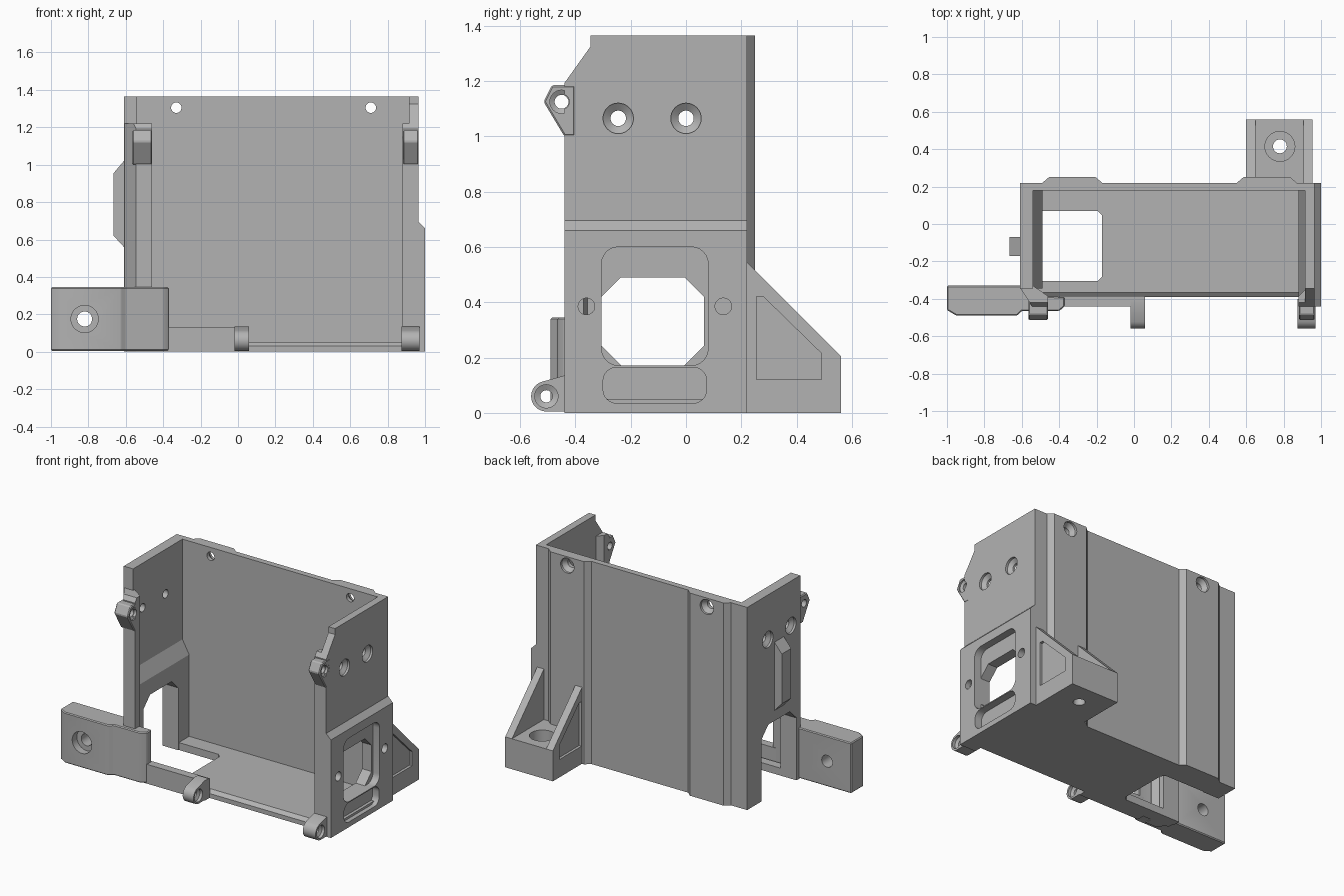
import bpy, bmesh
from math import sin, cos, pi, radians
from mathutils import Vector

cube = bpy.data.objects.get("Cube")
if cube:
    bpy.data.objects.remove(cube)

grey = bpy.data.materials.new("matte grey")
grey.use_nodes = True
COLOUR = (0.45, 0.45, 0.45, 1)
grey.diffuse_color = COLOUR
grey.node_tree.nodes["Principled BSDF"].inputs["Base Color"].default_value = COLOUR


def place(axis, p, t):
    """2D point p in the plane across the axis, at position t along it."""
    u, v = p
    return Vector({"x": (t, u, v), "y": (u, t, v), "z": (u, v, t)}[axis])


def loft(name, axis, rings, bevel=0):
    bm = bmesh.new()
    loops = [[bm.verts.new(place(axis, p, t)) for p in pts] for t, pts in rings]
    n = len(loops[0])
    bm.faces.new(loops[0])
    bm.faces.new(loops[-1])
    for lo, hi in zip(loops, loops[1:]):
        for i in range(n):
            j = (i + 1) % n
            bm.faces.new((lo[i], lo[j], hi[j], hi[i]))
    bmesh.ops.recalc_face_normals(bm, faces=bm.faces)
    if bevel:
        sharp = [e for e in bm.edges if e.calc_face_angle(0) > radians(30)]
        bmesh.ops.bevel(bm, geom=sharp, offset=bevel, segments=1, affect="EDGES")
    me = bpy.data.meshes.new(name)
    bm.to_mesh(me)
    bm.free()
    me.materials.append(grey)
    ob = bpy.data.objects.new(name, me)
    bpy.context.collection.objects.link(ob)
    return ob


def prism(name, axis, pts, a, b, bevel=0):
    return loft(name, axis, [(a, pts), (b, pts)], bevel)


def rect(u0, u1, v0, v1, c=0):
    """Rectangle, with corners cut by c."""
    if not c:
        return [(u0, v0), (u1, v0), (u1, v1), (u0, v1)]
    return [(u0 + c, v0), (u1 - c, v0), (u1, v0 + c), (u1, v1 - c),
            (u1 - c, v1), (u0 + c, v1), (u0, v1 - c), (u0, v0 + c)]


def rounded(u0, u1, v0, v1, r):
    corners = [(u1 - r, v1 - r), (u0 + r, v1 - r), (u0 + r, v0 + r), (u1 - r, v0 + r)]
    return [(cu + r * cos(a), cv + r * sin(a))
            for k, (cu, cv) in enumerate(corners)
            for a in [(k + s / 6) * pi / 2 for s in range(7)]]


def circle(c, r, n=32):
    return [(c[0] + r * cos(2 * pi * i / n), c[1] + r * sin(2 * pi * i / n)) for i in range(n)]


def hole(axis, c, steps):
    """Round cutter from (position, radius) steps."""
    return loft("cutter", axis, [(t, circle(c, r)) for t, r in steps])


def cut(ob, cutters):
    for c in cutters:
        c.hide_render = True
        m = ob.modifiers.new("cut", "BOOLEAN")
        m.operation, m.solver, m.object = "DIFFERENCE", "EXACT", c
    bpy.context.view_layer.update()
    deps = bpy.context.evaluated_depsgraph_get()
    me = bpy.data.meshes.new_from_object(ob.evaluated_get(deps))
    ob.modifiers.clear()
    ob.data = me
    for c in cutters:
        bpy.data.objects.remove(c)


def front_notch():
    return prism("cutter", "x", [(-0.6, 1.5), (-0.345, 1.5), (-0.345, 1.325),
                                 (-0.445, 1.185), (-0.6, 1.185)], -1.2, 1.2)


# Back panel with two raised vertical pads and countersunk screw holes
back = [(-0.61, 0.18), (0.965, 0.18), (0.965, 0.22)]
for x0, x1 in ((0.55, 0.87), (-0.49, -0.17)):
    back += [(x1, 0.22), (x1 - 0.035, 0.25), (x0 + 0.035, 0.25), (x0, 0.22)]
back += [(-0.61, 0.22)]
panel = prism("back_panel", "z", back, 0, 1.365)
cut(panel, [hole("y", (x, 1.305), [(0.1, 0.028), (0.205, 0.028), (0.235, 0.05), (0.3, 0.05)])
            for x in (-0.33, 0.71)])

# Floor with a cable opening and a bevelled front edge
floor = prism("floor", "x", [(-0.39, 0), (0.2, 0), (0.2, 0.05), (-0.365, 0.05), (-0.39, 0.03)],
              -0.6, 0.97)
cut(floor, [prism("cutter", "z", rect(-0.8, -0.17, -0.305, 0.07, 0.025), -0.1, 0.2)])

# Left wall, thicker below, with window, slot and screw holes
left = prism("left_wall", "y", [(0.88, 0), (1, 0), (1, 0.66), (0.965, 0.695), (0.965, 1.365),
                                (0.915, 1.365), (0.915, 0.69), (0.88, 0.6)], -0.44, 0.22)
cut(left, [front_notch(),
           prism("cutter", "x", rounded(-0.305, 0.08, 0.172, 0.6, 0.06), 0.95, 1.1),
           prism("cutter", "x", rect(-0.305, 0.065, 0.172, 0.49, 0.07), 0.8, 1.1),
           prism("cutter", "x", rounded(-0.3, 0.075, 0.035, 0.165, 0.05), 0.95, 1.1)]
    + [hole("x", (y, 0.385), [(0.93, 0.03), (1.1, 0.03)]) for y in (-0.36, 0.135)]
    + [hole("x", (y, 1.065), [(0.8, 0.028), (0.93, 0.028), (0.95, 0.055), (1.1, 0.055)])
       for y in (-0.245, 0)])

# Right wall with an open-bottomed window
right = prism("right_wall", "y", [(-0.61, 0), (-0.61, 1.365), (-0.54, 1.365), (-0.54, 0.69),
                                  (-0.49, 0.6), (-0.49, 0)], -0.345, 0.22)
cut(right, [prism("cutter", "x", rect(-0.305, 0.065, -0.3, 0.49, 0.07), -0.8, -0.3)]
    + [hole("x", (y, 1.065), [(-0.8, 0.055), (-0.595, 0.055), (-0.575, 0.028), (-0.4, 0.028)])
       for y in (-0.245, 0)])

# Front columns that stiffen the wall edges
column = prism("right_column", "z", [(-0.61, -0.34), (-0.545, -0.44), (-0.46, -0.44),
                                     (-0.46, -0.385), (-0.54, -0.33)], 0, 1.22)
cut(column, [front_notch(), hole("x", (-0.45, 1.125), [(-0.8, 0.028), (-0.3, 0.028)])])
column = prism("left_column", "z", [(0.88, -0.44), (0.965, -0.44), (0.965, -0.37),
                                    (0.915, -0.35), (0.88, -0.385)], 0, 1.22)
cut(column, [front_notch(), hole("x", (-0.45, 1.125), [(0.8, 0.028), (1.1, 0.028)])])
cut(left, [hole("x", (-0.45, 1.125), [(0.8, 0.028), (0.94, 0.028), (0.955, 0.04), (1.1, 0.04)])])

# Upper hinge lugs
LUG = [(-0.44, 1.0), (-0.4, 1.0), (-0.4, 1.185), (-0.485, 1.185), (-0.515, 1.125)]
for name, x0, x1 in (("right", -0.565, -0.46), ("left", 0.882, 0.966)):
    lug = prism(name + "_upper_lug", "x", LUG, x0, x1, 0.006)
    cut(lug, [hole("x", (-0.45, 1.125), [(x0 - 0.1, 0.025), (x1 - 0.02, 0.025),
                                         (x1 - 0.01, 0.042), (x1 + 0.1, 0.042)])])

# Lower hinge lugs
arc = [(-0.505 + 0.055 * cos(a), 0.06 + 0.055 * sin(a))
       for a in [pi * (0.6 + 0.9 * i / 14) for i in range(15)]]
for name, x0, x1 in (("middle", -0.02, 0.06), ("left", 0.875, 0.97)):
    lug = prism(name + "_lower_lug", "x", arc + [(-0.4, 0.005), (-0.4, 0.135), (-0.44, 0.135)], x0, x1)
    cut(lug, [hole("x", (-0.505, 0.06), [(x0 - 0.1, 0.022), (x1 - 0.03, 0.022),
                                         (x1 - 0.02, 0.042), (x1 + 0.1, 0.042)])])

# Low front rail
prism("front_rail", "y", rect(-0.4, 0.06, 0, 0.13), -0.44, -0.385)

# Mounting arm reaching out to the right
arm = prism("mounting_arm", "z", [(-1, -0.33), (-1, -0.46), (-0.95, -0.49), (-0.625, -0.49),
                                  (-0.6, -0.465), (-0.4, -0.465), (-0.37, -0.44),
                                  (-0.37, -0.39), (-0.54, -0.385), (-0.6, -0.33)], 0.005, 0.345, 0.006)
cut(arm, [hole("y", (-0.82, 0.175), [(-0.6, 0.073), (-0.44, 0.073), (-0.44, 0.04), (-0.2, 0.04)])])

# Raised rib on the outside of the right wall
prism("side_rib", "y", [(-0.6, 0.56), (-0.61, 0.56), (-0.665, 0.62), (-0.665, 0.955),
                        (-0.61, 1.02), (-0.6, 1.02)], -0.17, -0.07)

# Rear foot with counterbored bolt hole
foot = prism("rear_foot", "z", rect(0.6, 0.955, 0.2, 0.56), 0, 0.205)
cut(foot, [hole("z", (0.78, 0.415), [(-0.1, 0.037), (0.1, 0.037), (0.1, 0.08), (0.4, 0.08)])])

# Triangular gussets with a shallow pocket on the outer face
POCKET = [(0.255, 0.12), (0.49, 0.12), (0.49, 0.215), (0.28, 0.42), (0.255, 0.42)]
for name, x0, x1, outer in (("right", 0.6, 0.65, 0.6), ("left", 0.905, 0.955, 0.955)):
    gusset = prism(name + "_gusset", "x", [(0.2, 0), (0.56, 0), (0.56, 0.205), (0.22, 0.545),
                                           (0.2, 0.545)], x0, x1)
    cut(gusset, [prism("cutter", "x", POCKET, outer - 0.018, outer + 0.018)])
    cut(foot, [prism("cutter", "x", POCKET, outer - 0.018, outer + 0.018)])

# Smooth the round holes, keep the machined edges crisp
for ob in bpy.context.collection.objects:
    if ob.type == "MESH" and grey.name in ob.data.materials:
        ob.data.shade_smooth()
        ob.data.set_sharp_from_angle(angle=radians(25))
